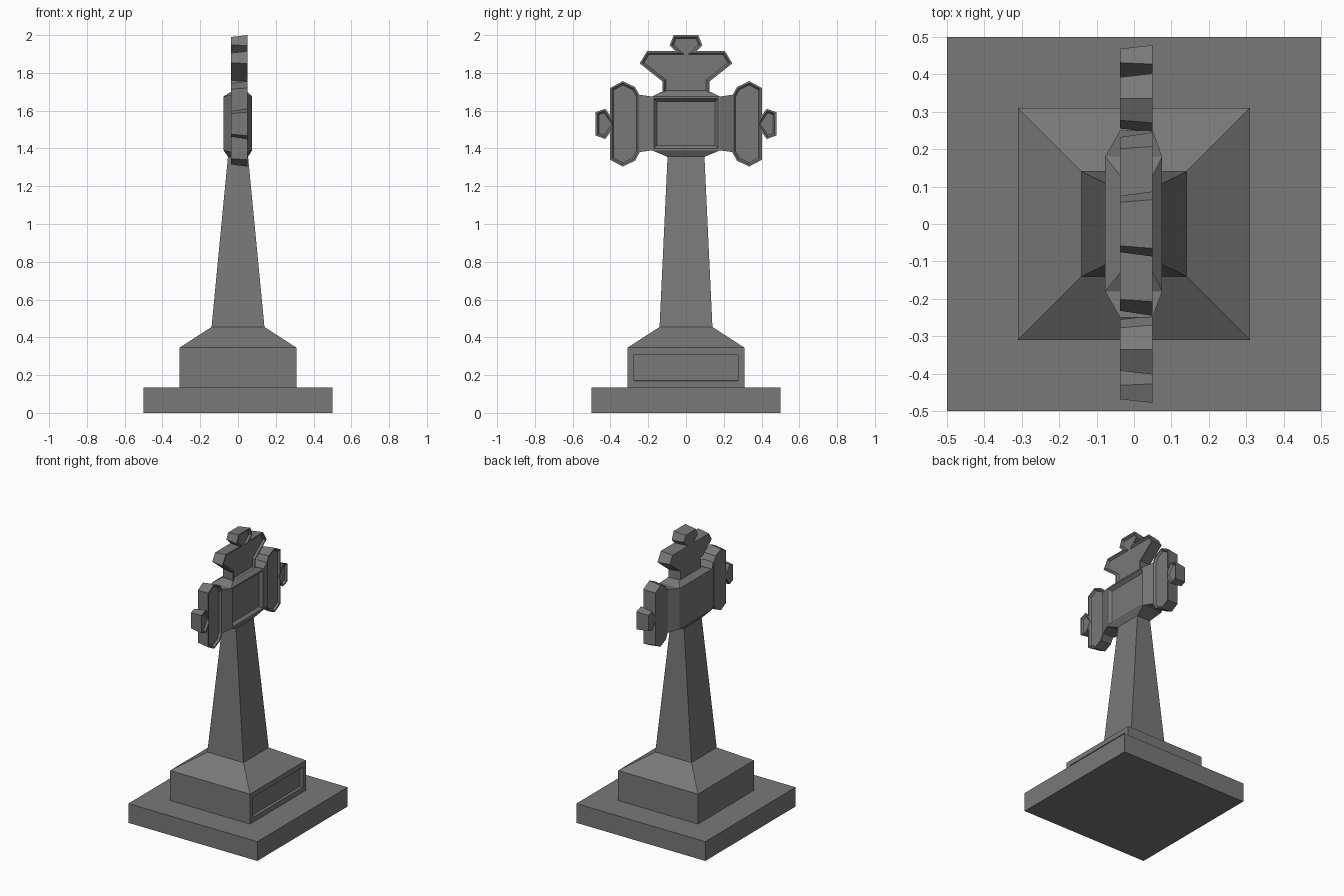
import bpy, bmesh

if "Cube" in bpy.data.objects:
    bpy.data.objects.remove(bpy.data.objects["Cube"])

stone = bpy.data.materials.new("grey_stone")
stone.diffuse_color = (0.19, 0.19, 0.19, 1)
stone.use_nodes = True
stone.node_tree.nodes["Principled BSDF"].inputs["Base Color"].default_value = stone.diffuse_color


def finish(bm, name):
    bmesh.ops.remove_doubles(bm, verts=bm.verts, dist=0.0005)
    bmesh.ops.recalc_face_normals(bm, faces=bm.faces)
    me = bpy.data.meshes.new(name)
    bm.to_mesh(me)
    bm.free()
    me.materials.append(stone)
    ob = bpy.data.objects.new(name, me)
    bpy.context.collection.objects.link(ob)
    return ob


def sink(bm, face, thickness, dx):
    """Inset a face and push the inner part along x."""
    bmesh.ops.inset_region(bm, faces=[face], thickness=thickness,
                           use_even_offset=True, use_boundary=True)
    for v in face.verts:
        v.co.x += dx


def loft(bm, rings):
    """Join point rings with side faces and cap both ends."""
    vs = [[bm.verts.new(p) for p in r] for r in rings]
    n = len(vs[0])
    faces = []
    for a, b in zip(vs, vs[1:]):
        for i in range(n):
            j = (i + 1) % n
            faces.append(bm.faces.new((a[i], a[j], b[j], b[i])))
    faces.append(bm.faces.new(vs[0][::-1]))
    faces.append(bm.faces.new(vs[-1]))
    bm.normal_update()
    return faces


def zring(x0, x1, y, z):
    return [(x0, -y, z), (x1, -y, z), (x1, y, z), (x0, y, z)]


def plus_x_face(bm):
    """Largest face looking along +x."""
    return max((f for f in bm.faces if f.normal.x > 0.99), key=lambda f: f.calc_area())


# stepped base and shaft
bm = bmesh.new()
loft(bm, [zring(-.5, .5, .5, 0), zring(-.5, .5, .5, .135)])
finish(bm, "base_slab")

bm = bmesh.new()
loft(bm, [zring(-.31, .31, .31, .135), zring(-.31, .31, .31, .345),
          zring(-.14, .14, .14, .455)])
sink(bm, plus_x_face(bm), .035, 0)
sink(bm, plus_x_face(bm), .001, -.02)
finish(bm, "plinth")

bm = bmesh.new()
loft(bm, [zring(-.14, .14, .14, .455), zring(-.052, .052, .097, 1.37)])
finish(bm, "shaft")

# central block with chamfered top and bottom, recessed panel on +x
bm = bmesh.new()
loft(bm, [zring(-.052, .052, .097, 1.355), zring(-.077, .075, .18, 1.39),
          zring(-.077, .075, .18, 1.675), zring(-.037, .05, .13, 1.70)])
panel = plus_x_face(bm)
sink(bm, panel, .01, 0)
sink(bm, panel, .016, -.02)
finish(bm, "centre_block")

# tapered links from the block to the side arms
for s, side in ((1, "right"), (-1, "left")):
    bm = bmesh.new()
    loft(bm, [[(x0, s * y, lo), (x1, s * y, lo), (x1, s * y, hi), (x0, s * y, hi)]
              for x0, x1, y, lo, hi in ((-.077, .075, .18, 1.39, 1.675),
                                        (-.037, .05, .25, 1.38, 1.685))])
    finish(bm, side + "_arm_link")


def plate(name, outline):
    """Lobed plate: front face with sunk panel, sides tapering to the back."""
    bm = bmesh.new()
    front = bm.faces.new([bm.verts.new((.05, y, z)) for y, z in outline])
    back = bm.faces.new([bm.verts.new((.05, y, z)) for y, z in outline][::-1])
    bm.normal_update()
    sink(bm, back, .01, -.087)
    sink(bm, front, .009, 0)
    sink(bm, front, .009, -.013)
    finish(bm, name)


# top lobe with small knob, mirrored in y
half = [(.125, 1.69), (.125, 1.755), (.245, 1.85), (.207, 1.915),
        (.055, 1.915), (.087, 1.945), (.065, 2.0)]
plate("top_lobe", half + [(-y, z) for y, z in reversed(half)])

# side lobes with small knob, symmetric about z = 1.53
cz = 1.53
half = [(.245, .15), (.27, .195), (.335, .226), (.402, .19), (.402, .045),
        (.427, .08), (.478, .062)]
outline = [(y, cz - h) for y, h in half] + [(y, cz + h) for y, h in reversed(half)]
plate("right_lobe", outline)
plate("left_lobe", [(-y, z) for y, z in reversed(outline)])
